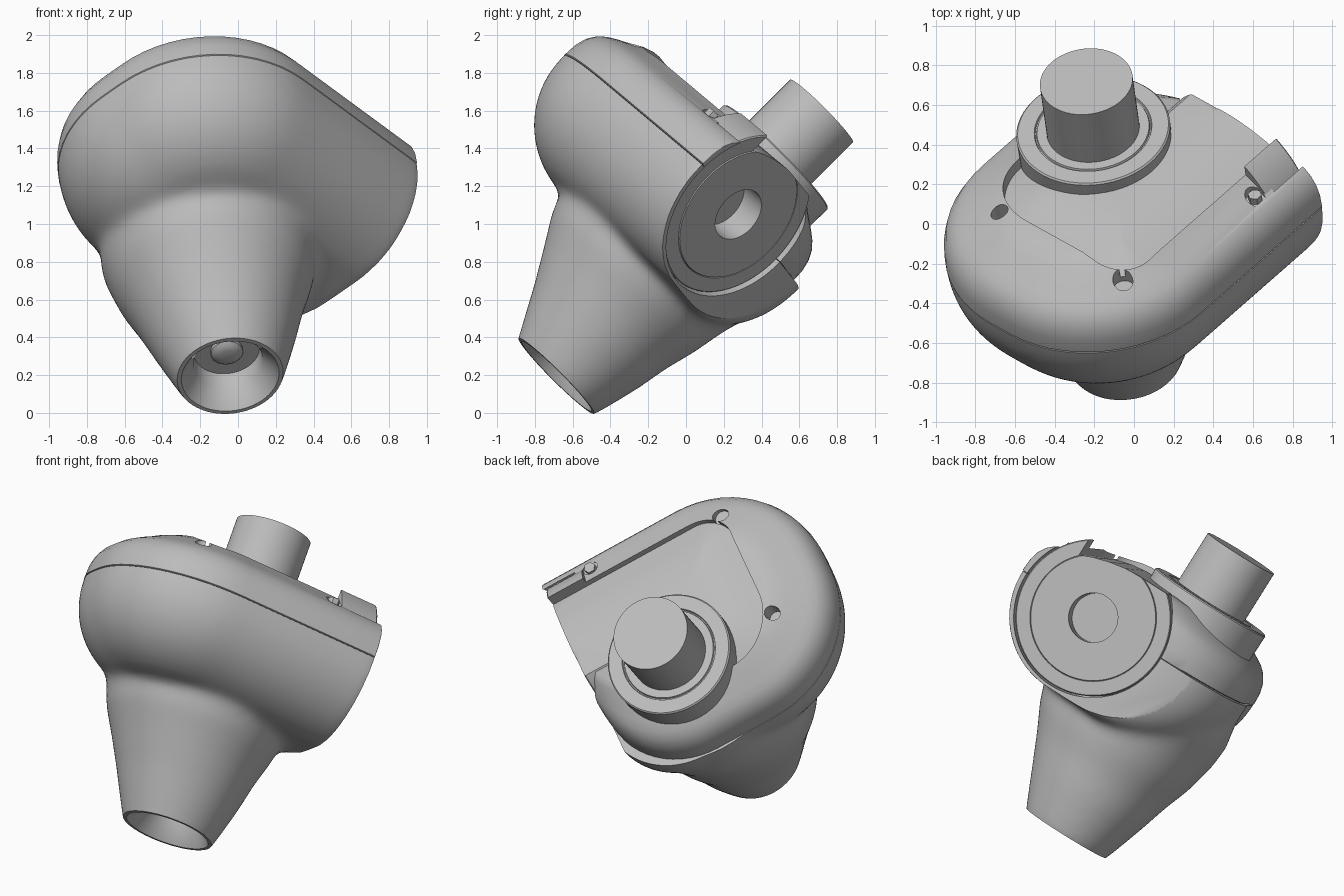
import bpy, bmesh
from math import sin, cos, pi, radians
from mathutils import Matrix, Vector

if "Cube" in bpy.data.objects:
    bpy.data.objects.remove(bpy.data.objects["Cube"])

grey = bpy.data.materials.new("casting_grey")
grey.use_nodes = True
grey.diffuse_color = (0.5, 0.5, 0.5, 1)
grey.node_tree.nodes["Principled BSDF"].inputs["Base Color"].default_value = (0.5, 0.5, 0.5, 1)

# Working frame: X along the side outlet, Z along the main shaft
w = Vector((-0.1, 0.7035, 0.7035)).normalized()
e2 = Vector((0, 1, -1)).normalized()
e1 = e2.cross(w)
turn = radians(48.6)
along = e1 * cos(turn) + e2 * sin(turn)
across = e2 * cos(turn) - e1 * sin(turn)
FRAME = Matrix((along, across, w)).transposed().to_4x4()
FRAME.translation = (0, 0, 1)

SHAFT = (-0.033, 0.166)      # main shaft centre
OUTLET = (-0.325, 0.175)     # side outlet centre
FACE = 0.52                  # side outlet end plane
SEAM = 0.19                  # parting height


def circle_z(r, z, centre=SHAFT, n=64):
    return [(centre[0] + r * cos(2 * pi * i / n), centre[1] + r * sin(2 * pi * i / n), z)
            for i in range(n)]


def circle_x(r, x, n=80):
    return [(x, OUTLET[0] + r * cos(2 * pi * i / n), OUTLET[1] + r * sin(2 * pi * i / n))
            for i in range(n)]


def outline(x0, x1, y0, y1, radii, z, n=14):
    """Rounded rectangle; radii start at the +x +y corner, anticlockwise."""
    ring = []
    corners = [(x1, y1, -1, -1), (x0, y1, 1, -1), (x0, y0, 1, 1), (x1, y0, -1, 1)]
    for k, ((x, y, sx, sy), r) in enumerate(zip(corners, radii)):
        for i in range(n + 1):
            a = (k + i / n) * pi / 2
            ring.append((x + sx * r + r * cos(a), y + sy * r + r * sin(a), z))
    return ring


def housing_ring(inset, z, end, corner):
    r = max(0.69 - inset, 0.05)
    return outline(-1.09 + inset, end, -0.84 + inset, 0.67 - inset, (corner, r, r, 0.004), z)


def panel_ring(inset, z):
    radii = [max(r - inset, 0.03) for r in (0.05, 0.34, 0.2, 0.05)]
    return outline(-0.68 + inset, 0.85 - inset, -0.6 + inset, 0.4 - inset, radii, z)


def loft(name, *shells):
    bm = bmesh.new()
    for rings in shells:
        loops = [[bm.verts.new(p) for p in ring] for ring in rings]
        for a, b in zip(loops, loops[1:]):
            for i in range(len(a)):
                j = (i + 1) % len(a)
                bm.faces.new((a[i], a[j], b[j], b[i]))
        bm.faces.new(loops[0])
        bm.faces.new(loops[-1])
    bmesh.ops.recalc_face_normals(bm, faces=bm.faces)
    mesh = bpy.data.meshes.new(name)
    bm.to_mesh(mesh)
    bm.free()
    mesh.materials.append(grey)
    obj = bpy.data.objects.new(name, mesh)
    bpy.context.collection.objects.link(obj)
    obj.matrix_world = FRAME
    return obj


def box(name, x0, x1, y0, y1, z0, z1):
    corners = [(x0, y0), (x1, y0), (x1, y1), (x0, y1)]
    return loft(name, [[(x, y, z) for x, y in corners] for z in (z0, z1)])


def activate(obj):
    bpy.ops.object.select_all(action='DESELECT')
    obj.select_set(True)
    bpy.context.view_layer.objects.active = obj


def apply(obj, kind, **settings):
    activate(obj)
    mod = obj.modifiers.new(kind, kind)
    for key, value in settings.items():
        setattr(mod, key, value)
    bpy.ops.object.modifier_apply(modifier=mod.name)


def cut(obj, cutter):
    cutter.hide_render = True
    apply(obj, 'BOOLEAN', object=cutter, operation='DIFFERENCE', solver='EXACT')
    bpy.data.objects.remove(cutter)


def finish(obj, angle=35):
    activate(obj)
    bpy.ops.object.shade_smooth_by_angle(angle=radians(angle))


def outlet_pocket():
    return loft("pocket_cutter", [circle_x(0.482, x) for x in (0.3, 0.8)])


def panel_cutter():
    return loft("panel_cutter", [panel_ring(i, z) for i, z in (
        (0.38, 0.537), (0.28, 0.53), (0.18, 0.512), (0.08, 0.483), (0, 0.45), (0, 0.8))])


# Lower casting: rounded gear housing blended into the tapering neck
bowl = [housing_ring(0, 0.32, 0.56, 0.48)]
for i in range(13):
    t = radians(7 * i)
    bowl.append(housing_ring(0.505 * (1 - cos(t)), OUTLET[1] - 0.505 * sin(t), 0.56, 0.48))
neck_profile = [(-1.10, 0.26, 0), (-1.04, 0.288, 0), (-0.91, 0.34, 0.02), (-0.78, 0.39, 0.04),
                (-0.6, 0.458, 0.08), (-0.44, 0.528, 0.11), (-0.25, 0.58, 0.13),
                (-0.1, 0.575, 0.08), (0.05, 0.53, 0.03), (0.3, 0.52, 0)]
neck = [circle_z(r, z, (SHAFT[0] - 0.85 * s, SHAFT[1] - 0.45 * s)) for z, r, s in neck_profile]
body = loft("lower_casting", bowl, neck)
apply(body, 'REMESH', mode='VOXEL', voxel_size=0.025)
apply(body, 'SMOOTH', factor=0.5, iterations=18)
cut(body, box("seam_cutter", -2, 2, -2, 2, SEAM - 0.003, 1))
cut(body, box("face_cutter", FACE, 2, -2, 2, -1, 1))
cut(body, box("nozzle_cutter", -2, 2, -2, 2, -2, -1.045))
cut(body, outlet_pocket())
cut(body, loft("nozzle_bore_cutter", [circle_z(r, z) for r, z in
                                      ((0.27, -1.1), (0.26, -1.045), (0.185, -0.94), (0.175, -0.85))]))
finish(body)

# Small knob inside the nozzle
finish(loft("nozzle_knob", [circle_z(r, z) for r, z in
                            ((0.085, -0.84), (0.085, -0.87), (0.065, -0.885), (0.04, -0.893))]))

# Upper cover with crowned edge and sunken, softly domed panel
crown = [(0.008, SEAM), (0, SEAM + 0.005), (0.004, 0.27), (0.02, 0.33), (0.05, 0.38),
         (0.085, 0.412), (0.13, 0.44), (0.19, 0.472), (0.25, 0.508), (0.32, 0.54), (0.36, 0.55)]
cover = loft("upper_cover", [housing_ring(i, z, FACE, 0.53 + 0.6 * i) for i, z in crown])
cut(cover, panel_cutter())
for x, y, r, z in ((-0.7, 0.22, 0.045, 0.44), (-0.66, -0.57, 0.05, 0.42), (0.2, -0.7, 0.05, 0.42)):
    cut(cover, loft("notch_cutter", [circle_z(r, h, (x, y), 24) for h in (z, 0.9)]))
cut(cover, outlet_pocket())
finish(cover)

# Hexagonal screw head in the cover hole
finish(loft("cover_screw", [circle_z(0.036, z, (0.2, -0.7), 6) for z in (0.4, 0.46)]))

# Outlet plate with raised inner disc and blind bore
plate = loft("outlet_plate", [circle_x(r, x) for r, x in
                              ((0.474, 0.25), (0.474, 0.49), (0.468, 0.497), (0.386, 0.497),
                               (0.384, 0.49), (0.38, 0.5))])
cut(plate, loft("plate_bore_cutter", [circle_x(0.15, x) for x in (0.34, 0.8)]))
cut(plate, panel_cutter())
finish(plate)

# Flange and shaft stub
finish(loft("shaft_flange", [circle_z(r, z) for r, z in
                             ((0.385, 0.36), (0.39, 0.6), (0.382, 0.608), (0.298, 0.608),
                              (0.294, 0.598), (0.288, 0.598), (0.284, 0.608))]))
finish(loft("shaft_stub", [circle_z(0.235, z) for z in (0.55, 0.95)]))
